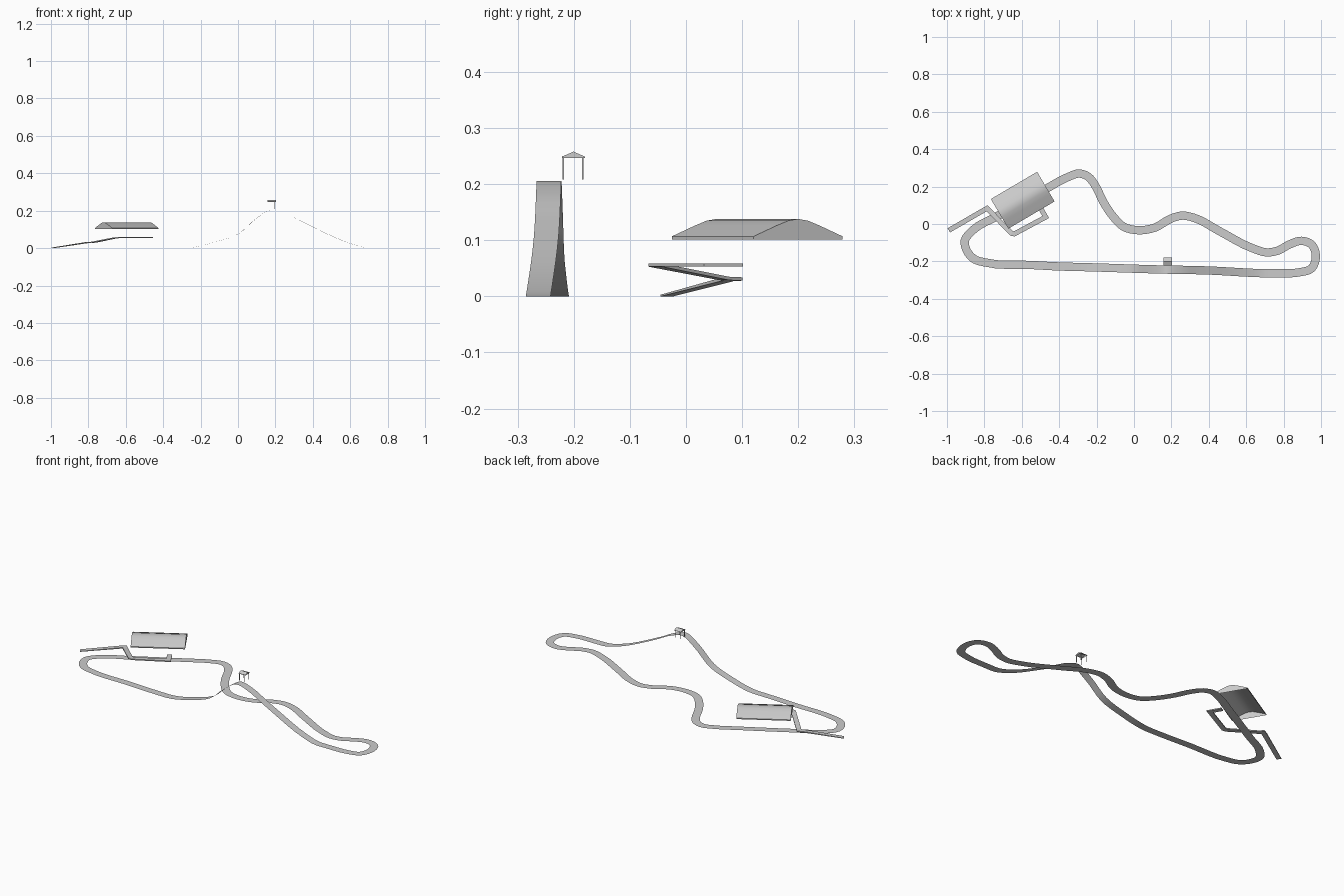
import bpy, bmesh, math
from mathutils import Vector, Matrix

if "Cube" in bpy.data.objects:
    bpy.data.objects.remove(bpy.data.objects["Cube"])


def make(name, verts, faces, smooth=None):
    me = bpy.data.meshes.new(name)
    me.from_pydata([tuple(v) for v in verts], [], faces)
    ob = bpy.data.objects.new(name, me)
    bpy.context.collection.objects.link(ob)
    if smooth:
        bpy.context.view_layer.objects.active = ob
        ob.select_set(True)
        bpy.ops.object.shade_smooth_by_angle(angle=math.radians(smooth))
        ob.select_set(False)
    return ob


def spline(pts, steps):
    """Closed curve through points, tangents weighted by chord length."""
    n, out = len(pts), []
    d = [(pts[(i + 1) % n] - pts[i]).length for i in range(n)]
    tan = []
    for i in range(n):
        a, b = (pts[i] - pts[i - 1]) / d[i - 1], (pts[(i + 1) % n] - pts[i]) / d[i]
        tan.append((a * d[i] + b * d[i - 1]) / (d[i] + d[i - 1]))
    for i in range(n):
        p, q, j = pts[i], pts[(i + 1) % n], (i + 1) % n
        for k in range(steps):
            t = k / steps
            out.append(p * (2*t**3 - 3*t**2 + 1) + tan[i] * d[i] * (t**3 - 2*t**2 + t)
                       + q * (3*t**2 - 2*t**3) + tan[j] * d[i] * (t**3 - t**2))
    return out


def edges(path, width, closed):
    """Left and right mitred edge points of a ribbon that stays level across."""
    n, out = len(path), []
    for i, p in enumerate(path):
        a = path[i - 1] if closed or i else p
        b = path[(i + 1) % n] if closed or i < n - 1 else p
        u, v = (p - a).xy, (b - p).xy
        u = u.normalized() if u.length else v.normalized()
        v = v.normalized() if v.length else u
        m = (u + v).normalized()
        w = width / 2 / max(m.dot(u), 0.4)
        s = Vector((-m.y, m.x, 0)) * w
        out.append((p + s, p - s))
    return out


# Track loop, with a hill on the front straight
loop = [(-.80, -.205), (-.55, -.219), (-.40, -.227), (-.25, -.231, .003), (-.12, -.235, .033),
        (0, -.239, .075), (.10, -.242, .16), (.18, -.244, .206), (.25, -.245, .188),
        (.345, -.247, .14), (.41, -.249, .108), (.61, -.26, .022), (.68, -.263, .003),
        (.77, -.263), (.88, -.259), (.95, -.237), (.972, -.165), (.95, -.11), (.895, -.09),
        (.83, -.11), (.77, -.142), (.71, -.152), (.635, -.13), (.46, -.04), (.315, .035),
        (.26, .045), (.20, .03), (.11, -.02), (.02, -.033), (-.055, -.015), (-.11, .038),
        (-.165, .12), (-.21, .21), (-.245, .253), (-.29, .27), (-.355, .25), (-.47, .188),
        (-.735, .04), (-.86, -.032), (-.905, -.09), (-.89, -.15), (-.85, -.19)]
path = spline([Vector((p[0], p[1], p[2] if len(p) > 2 else 0)) for p in loop], 4)
for p in path:
    p.z = max(p.z, 0)
n = len(path)
verts = [v for pair in edges(path, .044, True) for v in pair]
make("track", verts, [(2*i, 2*i + 1, 2*((i + 1) % n) + 1, 2*((i + 1) % n)) for i in range(n)], 30)

# Access walkway: ramp, corner landing, second ramp, level platform
walk = [Vector(p) for p in [(-.99, -.034, .003), (-.805, .073, .033), (-.785, .084, .034),
                            (-.77, .068, .035), (-.655, -.05, .058), (-.64, -.053, .059),
                            (-.472, .037, .059), (-.505, .095, .059)]]
drop = Vector((0, 0, .006))
verts = []
for l, r in edges(walk, .026, False):
    lo = Vector((0, 0, min(.006, l.z)))
    verts += [l, r, r - lo, l - lo]
faces = [(0, 1, 2, 3), tuple(4 * len(walk) - k for k in (1, 2, 3, 4))]
for i in range(len(walk) - 1):
    a, b = 4 * i, 4 * i + 4
    faces += [(a + (k + 1) % 4, a + k, b + k, b + (k + 1) % 4) for k in range(4)]
make("walkway", verts, faces)


def gable_roof(name, profile, length, centre, angle):
    """Open-bottomed roof shell: half profile mirrored, swept along the ridge."""
    full = [(-y, z) for y, z in profile] + [(y, z) for y, z in reversed(profile[:-1])]
    m = Matrix.Translation((centre[0], centre[1], 0)) @ Matrix.Rotation(angle, 4, 'Z')
    k = len(full)
    verts = [m @ Vector((s * length / 2, y, z)) for s in (-1, 1) for y, z in full]
    faces = [(i, i + k, i + k + 1, i + 1) for i in range(k - 1)]
    faces += [tuple(range(k)), tuple(reversed(range(k, 2 * k)))]
    return make(name, verts, faces, 40)


# Station roof over the rear straight
gable_roof("station_roof", [(.092, .101), (.092, .107), (.045, .126), (.02, .135), (0, .138)],
           .287, (-.595, .127), math.radians(30.5))

# Small shelter beside the hilltop
gable_roof("shelter_roof", [(.0205, .247), (.0205, .249), (0, .258)], .044, (.18, -.2005), 0)
for x in (.163, .197):
    for y in (-.219, -.184):
        bm = bmesh.new()
        bmesh.ops.create_cube(bm, size=1, matrix=Matrix.Translation((x, y, .229))
                              @ Matrix.Diagonal((.0025, .0025, .042, 1)))
        me = bpy.data.meshes.new("shelter_post")
        bm.to_mesh(me)
        bm.free()
        bpy.context.collection.objects.link(bpy.data.objects.new("shelter_post", me))
